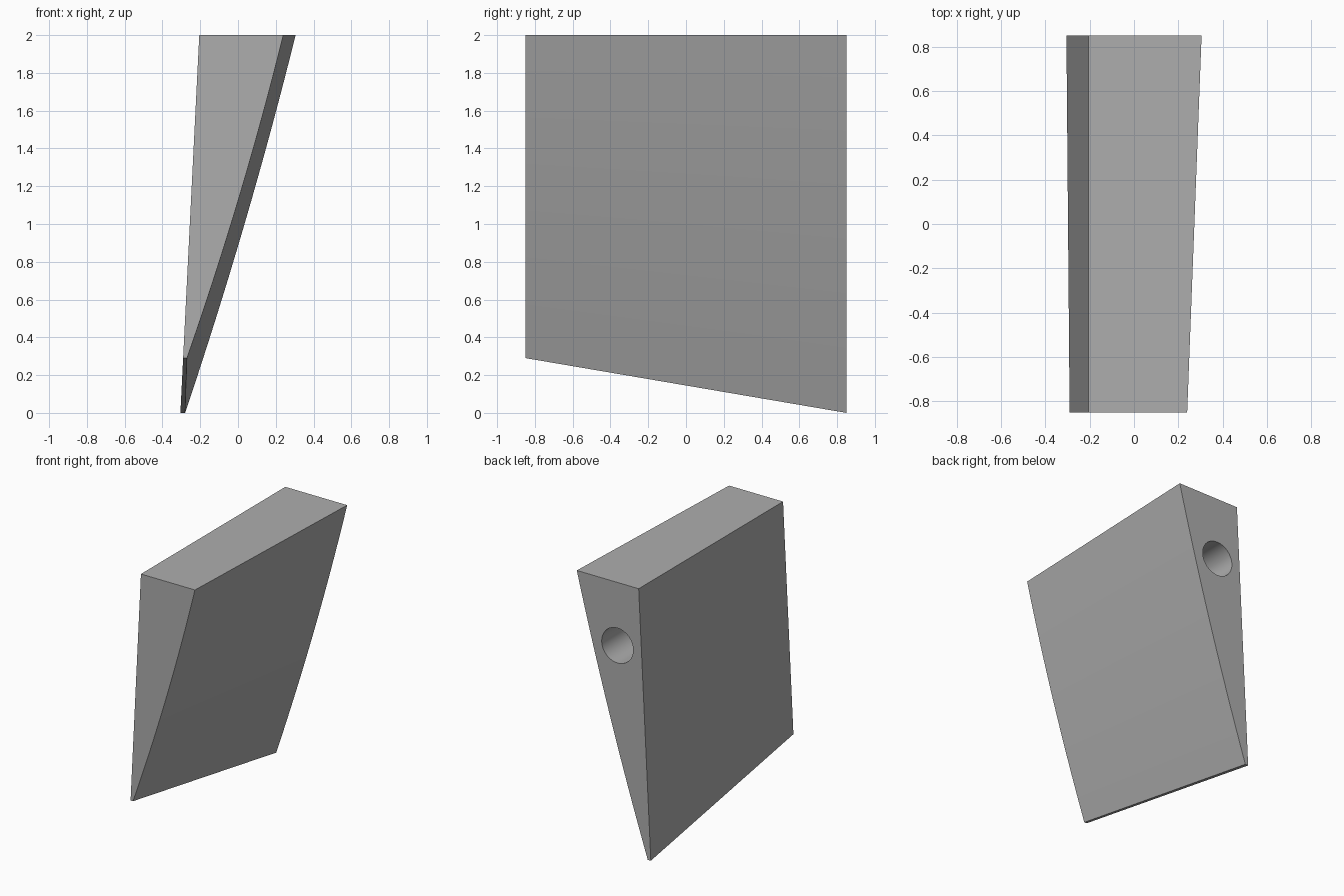
import bpy
import bmesh
from math import radians
from mathutils import Matrix

cube = bpy.data.objects.get("Cube")
if cube:
    bpy.data.objects.remove(cube, do_unlink=True)

# One plain grey for the whole part
grey = bpy.data.materials.new("mid grey")
grey.use_nodes = True
colour = (0.42, 0.42, 0.42, 1)
grey.diffuse_color = colour
grey.node_tree.nodes["Principled BSDF"].inputs["Base Color"].default_value = colour

STEPS = 16
HALF_DEPTH = 0.85
BULGE = 0.022


def make_object(name, bm):
    bmesh.ops.recalc_face_normals(bm, faces=bm.faces)
    mesh = bpy.data.meshes.new(name)
    bm.to_mesh(mesh)
    bm.free()
    mesh.materials.append(grey)
    obj = bpy.data.objects.new(name, mesh)
    bpy.context.collection.objects.link(obj)
    return obj


def flat_side(z):
    return -0.305 + 0.05 * z


def end_profile(bm, y, bottom_z, bottom_x, top_x):
    """Wedge outline: straight left edge, bowed right edge."""
    points = [(flat_side(2), 2), (flat_side(bottom_z), bottom_z)]
    for i in range(STEPS + 1):
        t = i / STEPS
        x = bottom_x + (top_x - bottom_x) * t + 4 * BULGE * t * (1 - t)
        points.append((x, bottom_z + (2 - bottom_z) * t))
    return [bm.verts.new((x, y, z)) for x, z in points]


# Tapered wedge body, lofted between the front and back outlines
bm = bmesh.new()
front = end_profile(bm, -HALF_DEPTH, 0.29, -0.27, 0.24)
back = end_profile(bm, HALF_DEPTH, 0, -0.28, 0.305)
bm.faces.new(front)
bm.faces.new(back)
for i in range(len(front)):
    j = (i + 1) % len(front)
    bm.faces.new((front[i], front[j], back[j], back[i]))
body = make_object("wedge_body", bm)

# Blind round bore in the back end
bm = bmesh.new()
bmesh.ops.create_cone(
    bm, cap_ends=True, segments=48, radius1=0.13, radius2=0.13, depth=1.2,
    matrix=Matrix.Translation((-0.03, HALF_DEPTH - 0.4, 1.53))
    @ Matrix.Rotation(radians(90), 4, "X"))
cutter = make_object("bore_cutter", bm)
cutter.hide_render = True

bore = body.modifiers.new("bore", "BOOLEAN")
bore.operation = "DIFFERENCE"
bore.solver = "EXACT"
bore.object = cutter

bpy.ops.object.select_all(action="DESELECT")
body.select_set(True)
bpy.context.view_layer.objects.active = body
bpy.ops.object.modifier_apply(modifier=bore.name)
bpy.data.objects.remove(cutter, do_unlink=True)
bpy.ops.object.shade_smooth_by_angle(angle=radians(30))
